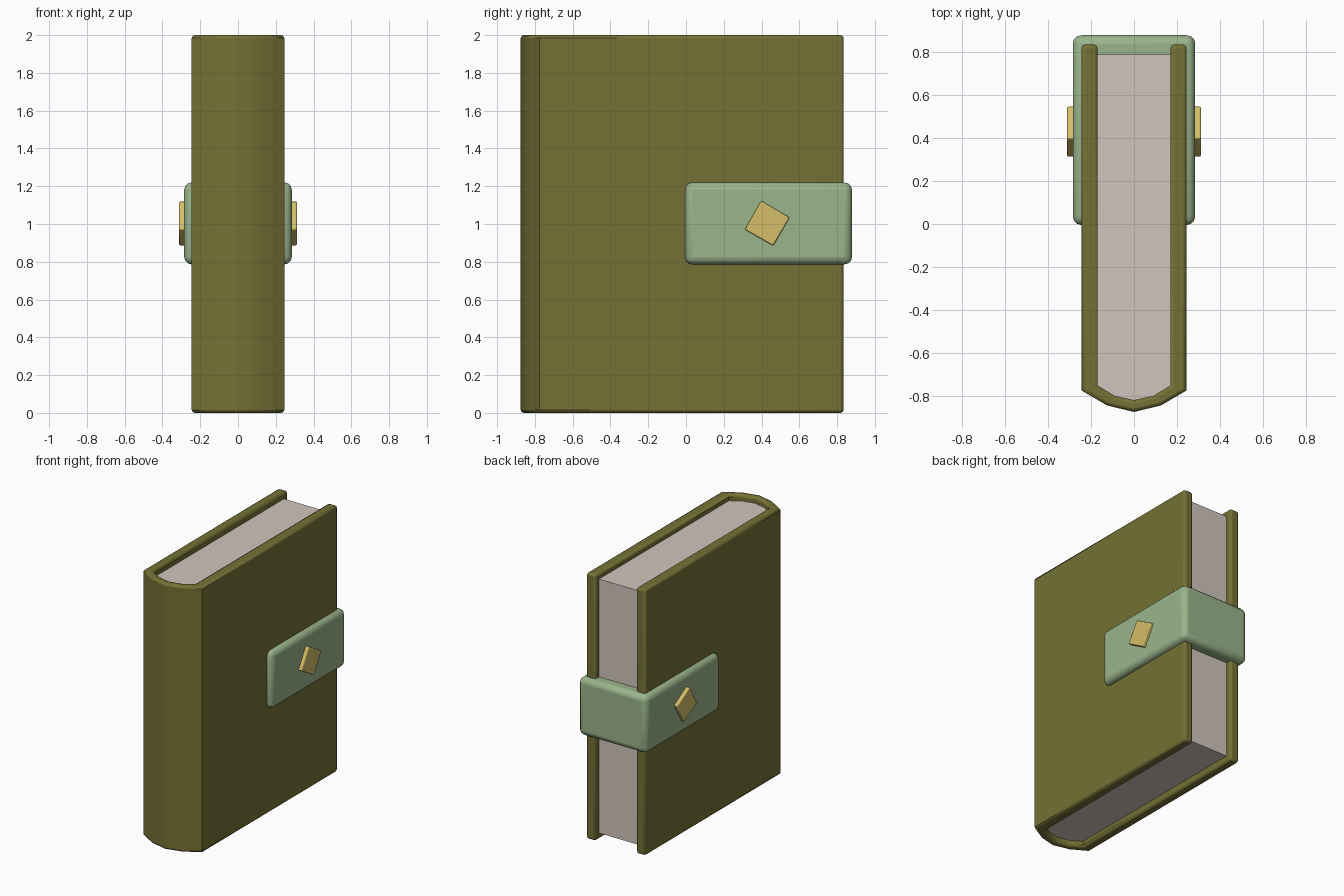
import bpy, bmesh, math

if "Cube" in bpy.data.objects:
    bpy.data.objects.remove(bpy.data.objects["Cube"])


def material(name, rgb):
    m = bpy.data.materials.new(name)
    m.diffuse_color = (*rgb, 1)
    m.use_nodes = True
    m.node_tree.nodes["Principled BSDF"].inputs["Base Color"].default_value = m.diffuse_color
    return m


OLIVE = material("olive cover", (0.178, 0.166, 0.036))
SAGE = material("sage strap", (0.325, 0.462, 0.26))
PAPER = material("paper", (0.64, 0.56, 0.51))
GOLD = material("gold", (0.66, 0.515, 0.135))


def finish(obj, mat, bevel, segments, limit):
    """Bevelled edges, colour and smooth shading."""
    obj.data.materials.append(mat)
    if bevel:
        b = obj.modifiers.new("bevel", 'BEVEL')
        b.width, b.segments = bevel, segments
        b.limit_method, b.angle_limit = 'ANGLE', math.radians(limit)
    bpy.ops.object.select_all(action='DESELECT')
    bpy.context.view_layer.objects.active = obj
    obj.select_set(True)
    bpy.ops.object.shade_smooth_by_angle(angle=math.radians(40))


def prism(name, profile, z0, z1, mat, bevel=0, segments=2, limit=70):
    """Extrude an (x, y) outline from z0 to z1."""
    bm = bmesh.new()
    face = bm.faces.new([bm.verts.new((x, y, z0)) for x, y in profile])
    top = bmesh.ops.extrude_face_region(bm, geom=[face])["geom"]
    bmesh.ops.translate(bm, vec=(0, 0, z1 - z0),
                        verts=[v for v in top if isinstance(v, bmesh.types.BMVert)])
    bmesh.ops.recalc_face_normals(bm, faces=bm.faces)
    mesh = bpy.data.meshes.new(name)
    bm.to_mesh(mesh)
    bm.free()
    obj = bpy.data.objects.new(name, mesh)
    bpy.context.collection.objects.link(obj)
    finish(obj, mat, bevel, segments, limit)


def box(name, centre, size, mat, bevel, segments, tilt=0):
    bpy.ops.mesh.primitive_cube_add(size=1, location=centre)
    obj = bpy.context.object
    obj.name = name
    obj.scale = size
    bpy.ops.object.transform_apply(location=False, rotation=False, scale=True)
    obj.rotation_euler.x = tilt
    finish(obj, mat, bevel, segments, 40)


def mirrored(half):
    """Right half, ending on x = 0, completed with its left half."""
    return half + [(-x, y) for x, y in reversed(half) if x > 0]


outer = mirrored([(0.245, 0.835), (0.245, -0.775), (0.125, -0.845), (0, -0.875)])
inner = mirrored([(0.17, 0.835), (0.17, -0.752), (0.09, -0.80), (0, -0.82)])
block = mirrored([(0.172, 0.79), (0.172, -0.753), (0.091, -0.802), (0, -0.822)])

# Cover: two boards joined by a rounded spine
prism("cover", outer + inner[::-1], 0, 2, OLIVE, bevel=0.016)

# Page block, set back from the cover edges
prism("pages", block, 0.045, 1.955, PAPER)

# Strap around the open side
box("strap", (0, 0.437, 1.003), (0.57, 0.884, 0.434), SAGE, 0.04, 3)

# Tilted stud, showing on both sides of the strap
box("clasp_stud", (0, 0.43, 1.003), (0.624, 0.174, 0.174), GOLD, 0.007, 2,
    tilt=math.radians(-30))
